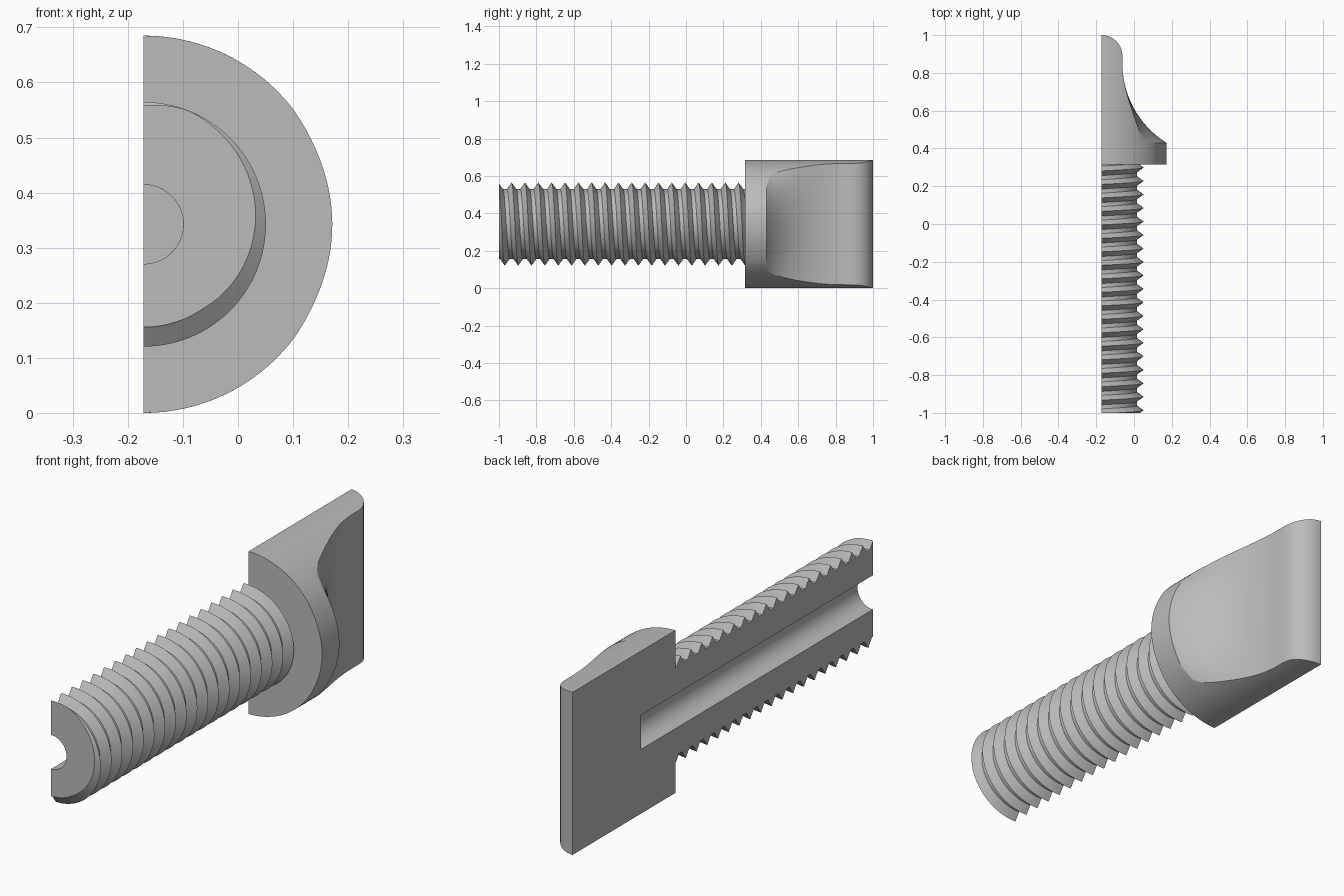
import bpy, bmesh
from math import sin, cos, pi, sqrt, atan2, radians

cube = bpy.data.objects.get("Cube")
if cube:
    bpy.data.objects.remove(cube, do_unlink=True)

R = 0.3425                         # head radius
AX, AZ = -R / 2, R                 # screw axis, parallel to y
SEAT, RIM, BACK = 0.315, 0.43, 1.0
BORE, BORE_END = 0.072, 0.545
WING = 0.11                        # half thickness of the grip
BLEND = 0.85                       # where the hollow meets the flat grip
ROOT, CREST, PITCH, FLANK = 0.187, 0.222, 0.0714, 0.025
FIRST = -1.004                     # first crest along the top edge

steel = bpy.data.materials.new("grey_steel")
steel.use_nodes = True
colour = (0.5, 0.5, 0.5, 1)
steel.diffuse_color = colour
steel.node_tree.nodes["Principled BSDF"].inputs["Base Color"].default_value = colour


def finish(bm, name):
    bmesh.ops.remove_doubles(bm, verts=bm.verts, dist=1e-5)
    bmesh.ops.recalc_face_normals(bm, faces=bm.faces)
    mesh = bpy.data.meshes.new(name)
    bm.to_mesh(mesh)
    bm.free()
    mesh.materials.append(steel)
    ob = bpy.data.objects.new(name, mesh)
    bpy.context.collection.objects.link(ob)
    return ob


def smooth(ob):
    bpy.ops.object.select_all(action='DESELECT')
    ob.select_set(True)
    bpy.context.view_layer.objects.active = ob
    bpy.ops.object.shade_smooth_by_angle(angle=radians(28))


def loft(bm, rows, closed):
    rows = [[bm.verts.new(p) for p in row] for row in rows]
    n = len(rows[0])
    for a, b in zip(rows, rows[1:]):
        for i in range(n if closed else n - 1):
            j = (i + 1) % n
            bm.faces.new((a[i], a[j], b[j], b[i]))
    bm.faces.new(rows[0])
    bm.faces.new(rows[-1])


# Head: half disc flowing through a hollow into a flat grip
def head_ring(y):
    s = max(y, RIM)
    bulge = 0.0
    if s < BLEND:
        rise, run = R - WING, BLEND - RIM
        fillet = (rise ** 2 + run ** 2) / (2 * rise)
        x0 = WING + fillet - sqrt(fillet ** 2 - (BLEND - s) ** 2)
        bulge = 1.62 * ((BLEND - s) / run) ** 4.3
    else:
        x0 = sqrt(max(WING ** 2 - max(s - BACK + WING, 0) ** 2, 1e-6))
    # height at which the grip surface meets the round side
    b, c = 1 - 2 * bulge * x0, x0 ** 2 - R ** 2
    if bulge < 0.001:
        u = -c
    else:
        u = (-b + sqrt(b * b - 4 * bulge ** 2 * c)) / (2 * bulge ** 2)
    edge = sqrt(u)
    a_edge = atan2(edge, x0 - bulge * u)
    low = []
    for i in range(21):
        a = -pi / 2 + (pi / 2 - a_edge) * i / 20
        low.append((R * cos(a), R * sin(a)))
    face = []
    for i in range(1, 24):
        h = edge * (i / 12 - 1)
        face.append((x0 - bulge * h * h, h))
    high = [(x, -h) for x, h in reversed(low)]
    return [(AX + x, y, AZ + h) for x, h in low + face + high]


ys = [SEAT] + [RIM + (BLEND - RIM) * i / 24 for i in range(25)]
ys += [BACK - WING + WING * sin(pi / 2 * i / 10) for i in range(11)]
bm = bmesh.new()
loft(bm, [head_ring(y) for y in ys], True)
head = finish(bm, "grip_head")

# Blind bore cut into the head
bpy.ops.mesh.primitive_cylinder_add(
    vertices=64, radius=BORE, depth=0.5, rotation=(pi / 2, 0, 0),
    location=(AX, BORE_END - 0.25, AZ))
cutter = bpy.context.object
cutter.name = "bore_cutter"
cutter.hide_render = True
cutter.data.materials.append(steel)
cut = head.modifiers.new("bore", 'BOOLEAN')
cut.operation = 'DIFFERENCE'
cut.solver = 'EXACT'
cut.object = cutter
bpy.context.view_layer.objects.active = head
bpy.ops.object.modifier_apply(modifier=cut.name)
bpy.data.objects.remove(cutter, do_unlink=True)
smooth(head)


# Shank: half helical thread with a bore along the axis
def shank_row(turn):
    start = FIRST - PITCH + PITCH * turn / (2 * pi)
    row = [(SEAT, BORE), (-1.0, BORE)]
    for k in range(21):
        for off in (-FLANK, 0, FLANK):
            y = min(max(start + k * PITCH + off, -1.0), SEAT)
            d = abs((y - start + PITCH / 2) % PITCH - PITCH / 2)
            row.append((y, CREST - (CREST - ROOT) * min(d / FLANK, 1)))
    return [(AX + r * sin(turn), y, AZ + r * cos(turn)) for y, r in row]


bm = bmesh.new()
loft(bm, [shank_row(pi * i / 48) for i in range(49)], False)
smooth(finish(bm, "threaded_shank"))
